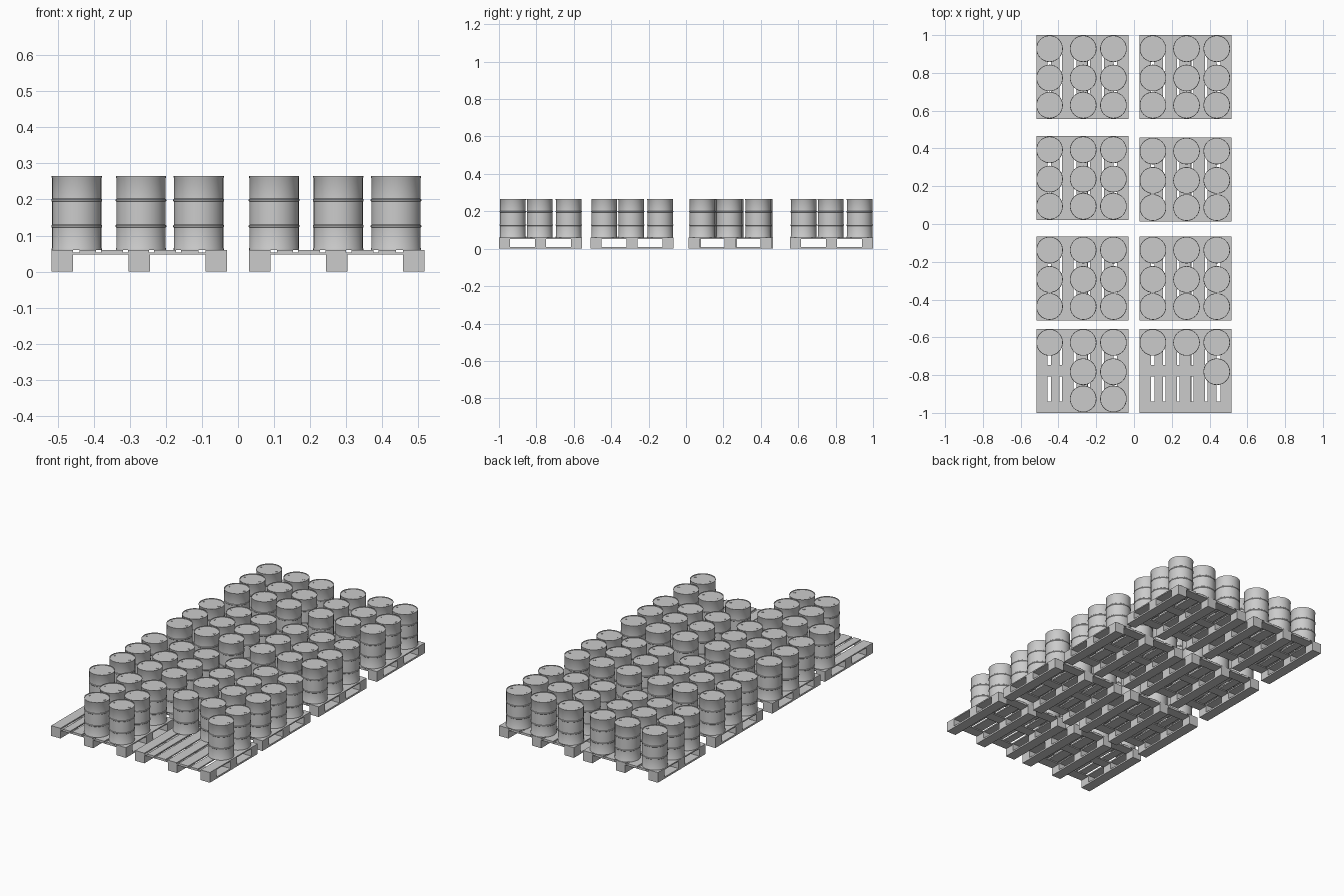
import bpy, bmesh
from math import cos, sin, pi, radians
from mathutils import Matrix, Vector

cube = bpy.data.objects.get("Cube")
if cube:
    bpy.data.objects.remove(cube, do_unlink=True)

grey = bpy.data.materials.new("plain grey")
grey.use_nodes = True
colour = (0.6, 0.6, 0.6, 1)
grey.diffuse_color = colour
grey.node_tree.nodes["Principled BSDF"].inputs["Base Color"].default_value = colour

W, D, TOP = 0.487, 0.445, 0.06      # pallet size
SEG = 32


def box(bm, x0, x1, y0, y1, z0, z1):
    m = Matrix.LocRotScale(Vector(((x0 + x1) / 2, (y0 + y1) / 2, (z0 + z1) / 2)),
                           None, Vector((x1 - x0, y1 - y0, z1 - z0)))
    bmesh.ops.create_cube(bm, size=1, matrix=m)


def finish(bm, name):
    bmesh.ops.recalc_face_normals(bm, faces=bm.faces)
    me = bpy.data.meshes.new(name)
    bm.to_mesh(me)
    bm.free()
    me.materials.append(grey)
    return me


def pallet_mesh():
    # origin at the left back corner
    bm = bmesh.new()
    bw = 0.06
    xs = [0, (W - bw) / 2, W - bw]
    ys = [-bw, -(D + bw) / 2, -D]
    for x in xs:
        box(bm, x, x + bw, -D, 0, 0, 0.01)              # bottom skid
        for y in ys:
            box(bm, x, x + bw, y, y + bw, 0.01, 0.047)  # block
    for y in ys:
        box(bm, 0, W, y, y + bw, 0.047, 0.053)          # cross board
    # deck boards between the gaps
    starts = [0, 0.078, 0.137, 0.212, 0.284, 0.359, 0.427]
    ends = [0.06, 0.123, 0.198, 0.27, 0.345, 0.408, W]
    for a, b in zip(starts, ends):
        box(bm, a, b, -D, 0, 0.053, TOP)
    return finish(bm, "pallet")


def drum_mesh():
    R, H = 0.0705, 0.205
    r = R - 0.002
    profile = [(0, 0.003), (r - 0.003, 0.003), (r - 0.003, 0), (R - 0.001, 0),
               (R - 0.001, 0.004), (r, 0.006)]
    for z in (0.066, 0.138):                            # rolling hoops
        profile += [(r, z - 0.004), (R, z - 0.002), (R, z + 0.002), (r, z + 0.004)]
    profile += [(r, H - 0.006), (R - 0.001, H - 0.004), (R - 0.001, H),
                (r - 0.003, H), (r - 0.003, H - 0.003), (0, H - 0.003)]
    bm = bmesh.new()
    vs = [bm.verts.new((p, 0, z)) for p, z in profile]
    es = [bm.edges.new(e) for e in zip(vs, vs[1:])]
    bmesh.ops.spin(bm, geom=vs + es, cent=(0, 0, 0), axis=(0, 0, 1),
                   angle=2 * pi, steps=SEG, use_duplicate=False)
    bmesh.ops.remove_doubles(bm, verts=bm.verts, dist=0.0002)
    # lid bungs
    for x, rad in ((0.048, 0.007), (-0.05, 0.004)):
        bmesh.ops.create_cone(bm, cap_ends=True, segments=12, radius1=rad, radius2=rad,
                              depth=0.003, matrix=Matrix.Translation((x, 0, H - 0.002)))
    me = finish(bm, "drum")
    me.shade_smooth()
    return me


def place(name, me, x, y, z):
    ob = bpy.data.objects.new(name, me)
    ob.location = (x, y, z)
    bpy.context.collection.objects.link(ob)
    return ob


pallet, drum = pallet_mesh(), drum_mesh()

# sharp rims on the shared drum mesh
first = place("drum_shading", drum, 0, 0, 0)
bpy.ops.object.select_all(action="DESELECT")
first.select_set(True)
bpy.context.view_layer.objects.active = first
bpy.ops.object.shade_smooth_by_angle(angle=radians(35))
bpy.data.objects.remove(first, do_unlink=True)

# empty drum positions on the two front pallets
missing = {(0, 3): {(0, 1), (0, 2)},
           (1, 3): {(0, 1), (0, 2), (1, 1), (1, 2), (2, 2)}}
backs = [(1.0, 1.0), (0.465, 0.458), (-0.066, -0.066), (-0.555, -0.555)]
for side, x0 in enumerate((-0.517, 0.03)):
    for row, pair in enumerate(backs):
        y0 = pair[side]
        place(f"pallet_{side}_{row}", pallet, x0, y0, 0)
        for i, dx in enumerate((0.07, 0.248, 0.408)):
            for j, dy in enumerate((0.072, 0.227, 0.371)):
                if (i, j) not in missing.get((side, row), ()):
                    place(f"drum_{side}_{row}_{i}_{j}", drum, x0 + dx, y0 - dy, TOP)
